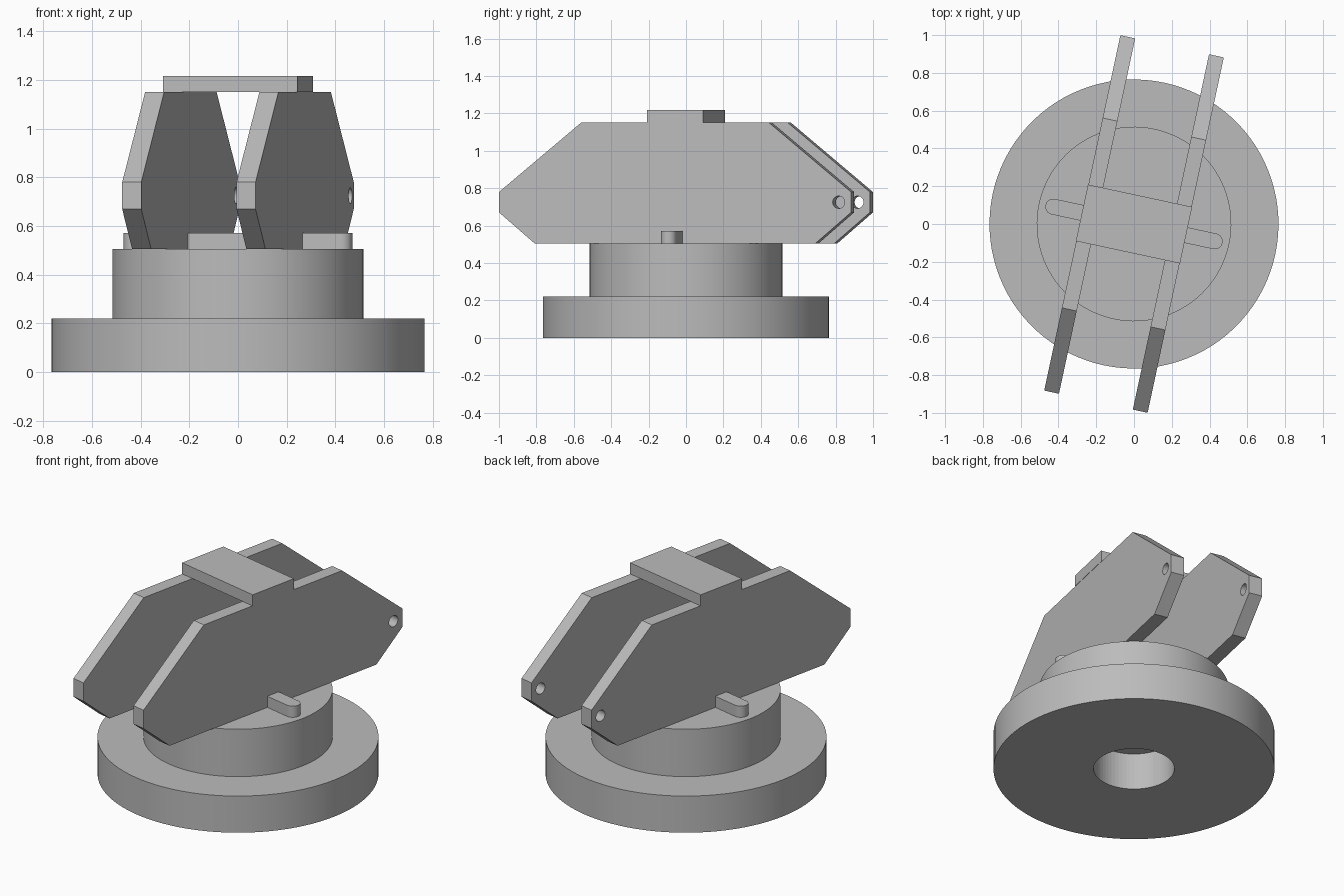
import bpy, bmesh, math
from mathutils import Matrix

cube = bpy.data.objects.get("Cube")
if cube:
    bpy.data.objects.remove(cube, do_unlink=True)

grey = bpy.data.materials.new("plain grey")
grey.use_nodes = True
colour = (0.5, 0.5, 0.5, 1)
grey.diffuse_color = colour
grey.node_tree.nodes["Principled BSDF"].inputs["Base Color"].default_value = colour

TURN = Matrix.Rotation(math.radians(-12.1), 4, "Z")   # upper assembly is turned on the base
# Prism axes: profile (a, b) extruded along x or along z
ALONG_X = Matrix(((0, 0, 1, 0), (1, 0, 0, 0), (0, 1, 0, 0), (0, 0, 0, 1)))
ALONG_Z = Matrix.Identity(4)


def prism(name, profile, low, high, axes=ALONG_Z, turn=TURN):
    """Extrude a 2D profile from low to high along the chosen axis."""
    bm = bmesh.new()
    face = bm.faces.new([bm.verts.new((a, b, low)) for a, b in profile])
    top = bmesh.ops.extrude_face_region(bm, geom=[face])["geom"]
    bmesh.ops.translate(bm, vec=(0, 0, high - low),
                        verts=[v for v in top if isinstance(v, bmesh.types.BMVert)])
    bm.transform(turn @ axes)
    bmesh.ops.recalc_face_normals(bm, faces=bm.faces)
    mesh = bpy.data.meshes.new(name)
    bm.to_mesh(mesh)
    bm.free()
    mesh.materials.append(grey)
    obj = bpy.data.objects.new(name, mesh)
    bpy.context.collection.objects.link(obj)
    return obj


def arc(a, b, radius, start=0, sweep=360, steps=96):
    count = steps if sweep == 360 else steps + 1
    angles = [math.radians(start + sweep * i / steps) for i in range(count)]
    return [(a + radius * math.cos(t), b + radius * math.sin(t)) for t in angles]


def drill(obj, cutter):
    cutter.hide_render = True
    cutter.hide_set(True)
    cutter.display_type = "WIRE"
    mod = obj.modifiers.new("hole", "BOOLEAN")
    mod.operation = "DIFFERENCE"
    mod.solver = "EXACT"
    mod.object = cutter


def smooth(obj):
    bpy.ops.object.select_all(action="DESELECT")
    obj.select_set(True)
    bpy.context.view_layer.objects.active = obj
    bpy.ops.object.shade_smooth_by_angle(angle=math.radians(30))


# Round base with a bore closed off by the solid hub above
base = prism("base_disc", arc(0, 0, 0.765), 0, 0.22)
drill(base, prism("bore_cutter", arc(0, 0, 0.22, steps=64), -0.1, 0.3))
hub = prism("hub", arc(0, 0, 0.515), 0.22, 0.505)

# Round-ended key lying across the hub
key_profile = arc(0.437, 0, 0.042, -90, 180, 16) + arc(-0.437, 0, 0.042, 90, 180, 16)
key = prism("cross_key", key_profile, 0.505, 0.572)

# Two parallel side plates with bevelled ends and a pin hole at each end
half = [(0.768, 0.505), (0.962, 0.67), (0.962, 0.78), (0.514, 1.15)]
outline = half + [(-y, z) for y, z in reversed(half)]
cutters = [prism(f"pin_hole_cutter_{end}", arc(y, 0.725, 0.033, steps=32), -0.5, 0.5, ALONG_X)
           for end, y in (("front", -0.895), ("back", 0.895))]
plates = []
for side, x in (("right", -0.24), ("left", 0.24)):
    plate = prism(f"{side}_side_plate", outline, x - 0.04, x + 0.04, ALONG_X)
    for cutter in cutters:
        drill(plate, cutter)
    plates.append(plate)

# Bridge joining the plates on top
prism("top_bridge", [(-0.282, -0.153), (0.282, -0.153), (0.282, 0.153), (-0.282, 0.153)],
      1.15, 1.217)

for part in (base, hub, key, *plates):
    smooth(part)
